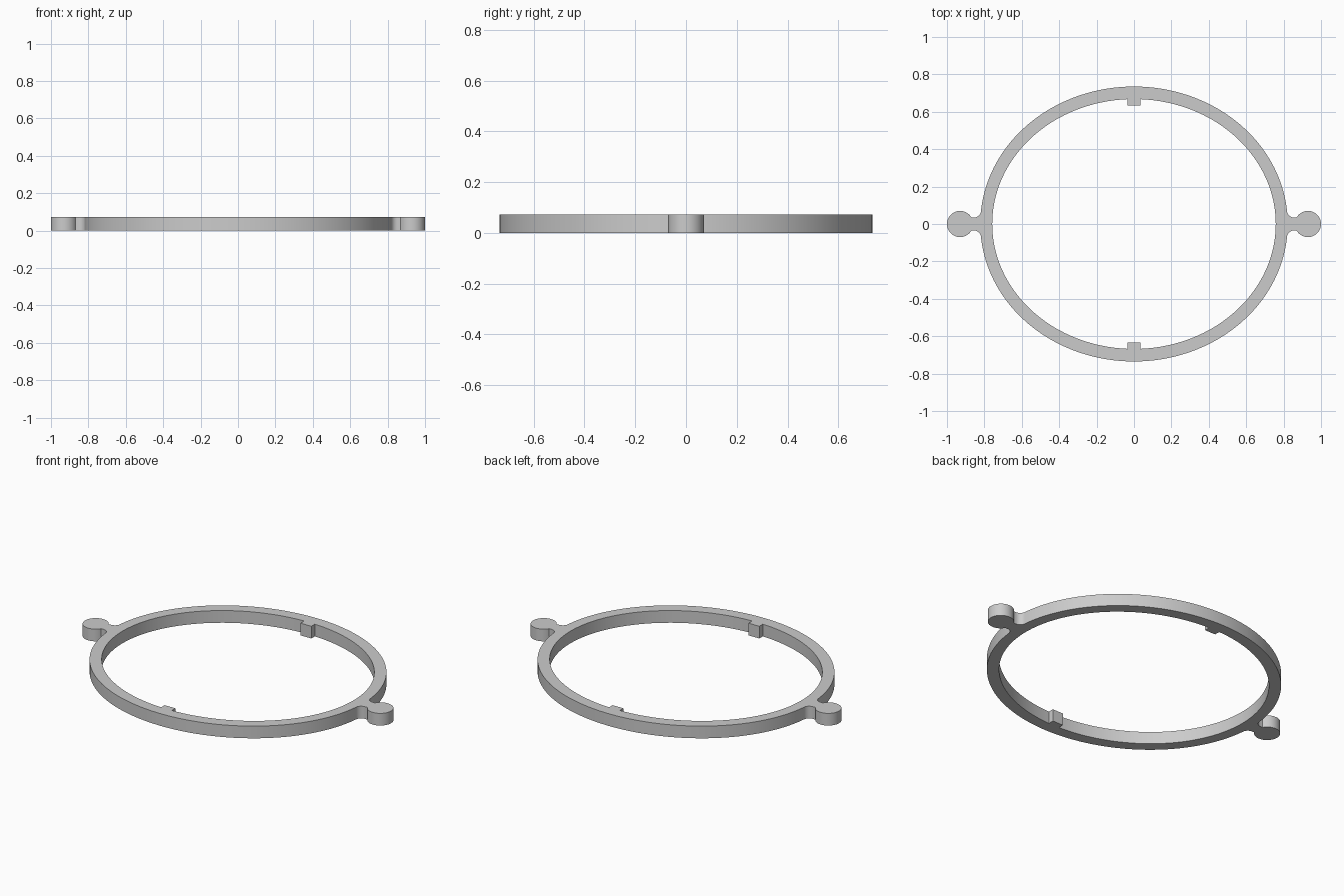
import bpy
import bmesh
from math import sin, cos, asin, pi, radians, sqrt

cube = bpy.data.objects.get("Cube")
if cube:
    bpy.data.objects.remove(cube, do_unlink=True)

HEIGHT = 0.072
OUTER_A, OUTER_B = 0.822, 0.735
INNER_A, INNER_B = 0.758, 0.668
KNOB_X, KNOB_R = 0.93, 0.07
NECK, FILLET = 0.035, 0.036
TAB_W, TAB_Y = 0.035, 0.634


def arc(cx, cy, a, b, start, end, steps):
    """Points on an elliptical arc, both ends included."""
    angles = [start + (end - start) * i / steps for i in range(steps + 1)]
    return [(cx + a * cos(t), cy + b * sin(t)) for t in angles]


def mirror_quarter(quarter):
    """Close a +x +y quarter, ending on the x axis, into a full loop."""
    half = quarter + [(x, -y) for x, y in reversed(quarter[:-1])]
    return half + [(-x, y) for x, y in reversed(half)][1:-1] if quarter[0][0] == 0 \
        else half + [(-x, y) for x, y in reversed(half)]


# Outer outline: ellipse, concave fillet, neck and round knob
join_y = NECK + FILLET
join_x = OUTER_A * sqrt(1 - (join_y / OUTER_B) ** 2)
outer = arc(0, 0, OUTER_A, OUTER_B, radians(89), asin(join_y / OUTER_B), 40)
outer += arc(join_x + FILLET, join_y, FILLET, FILLET, pi, 1.5 * pi, 8)[1:]
outer += arc(KNOB_X, 0, KNOB_R, KNOB_R, pi - asin(NECK / KNOB_R), 0, 20)

# Inner outline: square locating tab, then ellipse
tab_angle = pi / 2 - asin(TAB_W / INNER_A)
inner = [(TAB_W, TAB_Y)] + arc(0, 0, INNER_A, INNER_B, tab_angle, 0, 40)

# Filled flat curve, extruded to the ring height
curve = bpy.data.curves.new("ring_with_knobs", "CURVE")
curve.dimensions = "2D"
curve.fill_mode = "BOTH"
curve.extrude = HEIGHT / 2
for loop in (mirror_quarter(outer), mirror_quarter(inner)):
    spline = curve.splines.new("POLY")
    spline.points.add(len(loop) - 1)
    for point, (x, y) in zip(spline.points, loop):
        point.co = (x, y, 0, 1)
    spline.use_cyclic_u = True

ring = bpy.data.objects.new("ring_with_knobs", curve)
bpy.context.collection.objects.link(ring)
bpy.ops.object.select_all(action="DESELECT")
ring.select_set(True)
bpy.context.view_layer.objects.active = ring
bpy.ops.object.convert(target="MESH")
ring = bpy.context.object

# Weld caps to walls and rest the ring on the ground
bm = bmesh.new()
bm.from_mesh(ring.data)
bmesh.ops.remove_doubles(bm, verts=bm.verts, dist=0.0001)
bmesh.ops.translate(bm, verts=bm.verts, vec=(0, 0, HEIGHT / 2))
bmesh.ops.recalc_face_normals(bm, faces=bm.faces)
bm.to_mesh(ring.data)
bm.free()
bpy.ops.object.shade_smooth_by_angle(angle=radians(30))

# Plain grey
grey = bpy.data.materials.new("light_grey")
grey.use_nodes = True
colour = (0.6, 0.6, 0.6, 1)
grey.diffuse_color = colour
grey.node_tree.nodes["Principled BSDF"].inputs["Base Color"].default_value = colour
ring.data.materials.clear()
ring.data.materials.append(grey)
